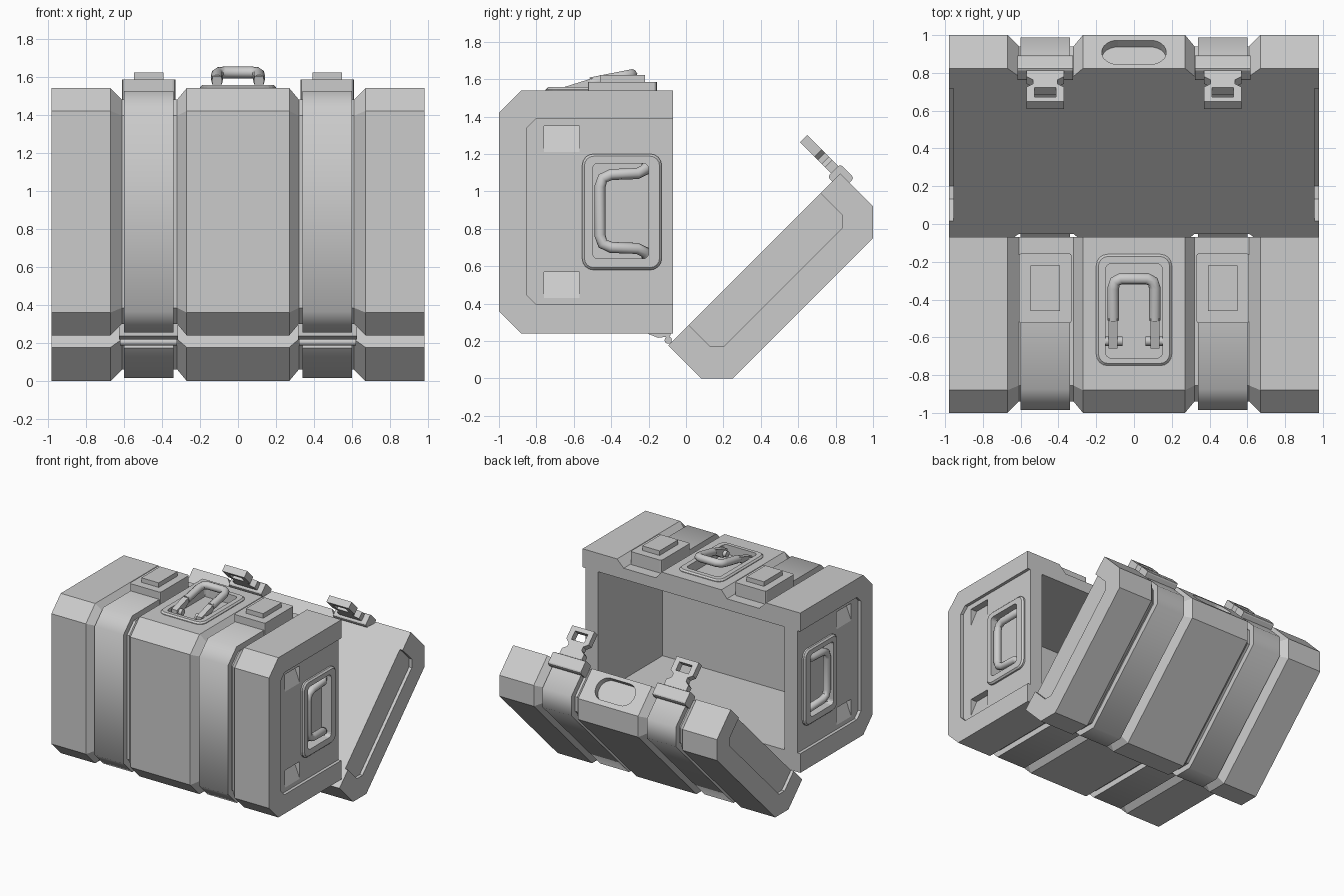
import bpy, bmesh, math
from mathutils import Vector

if "Cube" in bpy.data.objects:
    bpy.data.objects.remove(bpy.data.objects["Cube"])

H, CH, R2 = 1.3, 0.12, math.sqrt(0.5)
BODY_D, LID_D = 0.93, 0.37


# local (u = along the opening, v = away from the opening, x) -> world
def body_map(u, v, x):
    return Vector((x, -0.07 - v, 0.24 + u))


def lid_map(u, v, x):
    return Vector((x, -0.095 + R2 * (u + v), 0.177 + R2 * (u - v)))


def finish(bm, name, smooth=None):
    bmesh.ops.recalc_face_normals(bm, faces=bm.faces[:])
    me = bpy.data.meshes.new(name)
    bm.to_mesh(me)
    bm.free()
    ob = bpy.data.objects.new(name, me)
    bpy.context.collection.objects.link(ob)
    if smooth:
        shade(ob, smooth)
    return ob


def shade(ob, deg):
    bpy.ops.object.select_all(action='DESELECT')
    ob.select_set(True)
    bpy.context.view_layer.objects.active = ob
    bpy.ops.object.shade_smooth_by_angle(angle=math.radians(deg))


def loft(name, rings, cap=True, smooth=None):
    bm = bmesh.new()
    vs = [[bm.verts.new(p) for p in r] for r in rings]
    n = len(vs[0])
    pairs = list(zip(vs, vs[1:])) if cap else list(zip(vs, vs[1:] + vs[:1]))
    for a, b in pairs:
        for i in range(n):
            j = (i + 1) % n
            bm.faces.new((a[i], a[j], b[j], b[i]))
    if cap:
        bm.faces.new(vs[0])
        bm.faces.new(vs[-1])
    return finish(bm, name, smooth)


def prism(name, pts, a, b, f, smooth=None):
    return loft(name, [[f(p, q, t) for p, q in pts] for t in (a, b)], smooth=smooth)


def rect(p0, p1, q0, q1):
    return [(p0, q0), (p1, q0), (p1, q1), (p0, q1)]


def rounded(p0, p1, q0, q1, r, n=4):
    out = []
    for k, (p, q) in enumerate(rect(p0 + r, p1 - r, q0 + r, q1 - r)):
        for i in range(n + 1):
            a = math.pi + (k + i / n) * math.pi / 2
            out.append((p + r * math.cos(a), q + r * math.sin(a)))
    return out


def frame(name, outer, inner, t0, t1, f):
    # raised plate with an opening and a bevelled outer rim
    o, i = rounded(*outer, 0.06), rounded(*inner, 0.03)
    b = 0.012
    top = rounded(outer[0] + b, outer[1] - b, outer[2] + b, outer[3] - b, 0.05)
    return loft(name, [[f(p, q, t) for p, q in loop] for loop, t in
                       ((o, t0), (o, t1 - b), (top, t1), (i, t1), (i, t0))], cap=False)


def cut(ob, cutter):
    m = ob.modifiers.new("cut", 'BOOLEAN')
    m.operation, m.solver, m.object = 'DIFFERENCE', 'EXACT', cutter
    bpy.context.view_layer.objects.active = ob
    bpy.ops.object.modifier_apply(modifier=m.name)
    bpy.data.objects.remove(cutter)


def outline(o, D, v0=0.0, v1=0.0):
    # chamfered side profile inset by o
    k = CH + 0.414 * o
    return [(o, v0), (o, D - k), (k, D - o), (H - k, D - o), (H - o, D - k), (H - o, v1)]


def shell(name, D, f):
    stations = [(0.98, 0), (0.67, 0), (0.61, 0.06), (0.32, 0.06), (0.27, 0)]
    stations = [(-x, o) for x, o in stations] + stations[::-1]
    return loft(name, [[f(u, v, x) for u, v in outline(o, D)] for x, o in stations])


def strap(name, D, f, c, v0, v1):
    ring = outline(0.014, D, v0, v1) + outline(0.08, D, v0, v1)[::-1]
    return prism(name, ring, c - 0.13, c + 0.13, f, smooth=50)


def rod(name, pts, r):
    cu = bpy.data.curves.new(name, 'CURVE')
    cu.dimensions, cu.bevel_depth, cu.bevel_resolution, cu.use_fill_caps = '3D', r, 3, True
    sp = cu.splines.new('POLY')
    sp.points.add(len(pts) - 1)
    for p, c in zip(sp.points, pts):
        p.co = (*c, 1)
    ob = bpy.data.objects.new(name, cu)
    bpy.context.collection.objects.link(ob)
    bpy.ops.object.select_all(action='DESELECT')
    ob.select_set(True)
    bpy.context.view_layer.objects.active = ob
    bpy.ops.object.convert(target='MESH')
    shade(bpy.context.object, 50)


def top_map(x, y, z):
    return Vector((x, y, z))


# body and lid shells, hollow interior
body = shell("case_body", BODY_D, body_map)
lid = shell("case_lid", LID_D, lid_map)
cut(body, prism("cutter", rect(0.15, 1.15, -0.1, 0.83), -0.84, 0.84, body_map))

# finger recess on the lid end
cut(lid, prism("cutter", rounded(-0.17, 0.17, 0.03, 0.21, 0.085, 6), 1.25, 1.4,
               lambda x, v, u: lid_map(u, v, x)))

# top handle well
cut(body, prism("cutter", rect(-0.15, 0.15, -0.71, -0.21), 1.48, 1.6, top_map))

for s in (-1, 1):
    def side_map(y, z, x, s=s):
        return Vector((s * x, y, z))

    # sunken side panels, open towards the seam
    for ob, f, v in ((body, body_map, 0.78), (lid, lid_map, 0.215)):
        panel = [(0.155, -0.1), (0.155, v - 0.05), (0.205, v), (1.1, v), (1.15, v - 0.05), (1.15, -0.1)]
        cut(ob, prism("cutter", panel, s * 0.955, s * 1.1, f))
    # side handle well and wedge pockets
    cut(body, prism("cutter", rect(-0.5, -0.2, 0.64, 1.15), 0.89, 1.1, side_map))
    for z in (0.43, 1.21):
        wedge = [(1.05, z), (0.955, z), (0.90, z + 0.14), (1.05, z + 0.14)]
        cut(body, prism("cutter", wedge, -0.76, -0.57, lambda x, z, y: Vector((s * x, y, z))))
    # side handle
    frame("side_handle_plate", (-0.555, -0.13, 0.58, 1.2), (-0.5, -0.2, 0.64, 1.15), 0.93, 0.98, side_map)
    half = [(0.90, -0.205, 0.245), (0.92, -0.22, 0.22), (0.945, -0.26, 0.2), (0.948, -0.40, 0.195),
            (0.948, -0.445, 0.175), (0.948, -0.46, 0.13)]
    path = [(s * x, y, 0.895 + w) for x, y, w in half] + [(s * x, y, 0.895 - w) for x, y, w in half[::-1]]
    rod("side_handle_bar", path, 0.03)

    # straps
    c = s * 0.47
    strap("body_strap", BODY_D, body_map, c, 0.0, 0.3)
    strap("lid_strap", LID_D, lid_map, c, 0.02, 0.04)
    # latch pads on the body top
    prism("latch_pad", rounded(c - 0.14, c + 0.14, -0.525, -0.155, 0.015, 2), 1.47, 1.585, top_map)
    prism("latch_button", rect(c - 0.078, c + 0.078, -0.46, -0.22), 1.58, 1.622, top_map)
    # hinges
    hinge = [(-0.2, 0.237), (-0.15, 0.217), (-0.085, 0.225), (-0.07, 0.3), (-0.2, 0.3)]
    prism("hinge_leaf", hinge, c - 0.155, c + 0.155, lambda y, z, x: Vector((x, y, z)))
    rod("hinge_pin", [(c - 0.15, -0.095, 0.205), (c + 0.15, -0.095, 0.205)], 0.02)
    # lid clasp: collar and hasp with a slot
    prism("clasp_collar", rounded(1.24, 1.335, -0.035, 0.07, 0.015, 2), c - 0.147, c + 0.147, lid_map)
    side = [(0.1, 0.0), (0.1, -0.08), (0.065, -0.105), (0.065, -0.135), (0.1, -0.16), (0.1, -0.27)]
    hasp_pts = [(c + x, v) for x, v in side] + [(c - x, v) for x, v in side[::-1]]
    hasp_map = lambda x, v, u: lid_map(u, v, x)
    hasp = prism("clasp_hasp", hasp_pts, 1.265, 1.32, hasp_map)
    cut(hasp, prism("cutter", rect(c - 0.057, c + 0.057, -0.235, -0.165), 1.2, 1.4, hasp_map))

    # top handle brackets and pivots
    arm = [(-0.66, 1.5), (-0.66, 1.555), (-0.5, 1.605), (-0.5, 1.565), (-0.6, 1.5)]
    prism("top_handle_arm", arm, s * 0.088, s * 0.135, lambda y, z, x: Vector((x, y, z)))
    rod("top_handle_pivot", [(s * 0.06, -0.62, 1.53), (s * 0.165, -0.62, 1.53)], 0.025)

# top handle plate and grip
frame("top_handle_plate", (-0.2, 0.2, -0.75, -0.16), (-0.15, 0.15, -0.71, -0.21), 1.5, 1.557, top_map)
grip = [(0.11, -0.51, 1.58), (0.11, -0.34, 1.613), (0.1, -0.305, 1.62), (0.07, -0.29, 1.623)]
rod("top_handle_grip", grip + [(-x, y, z) for x, y, z in grip[::-1]], 0.031)
